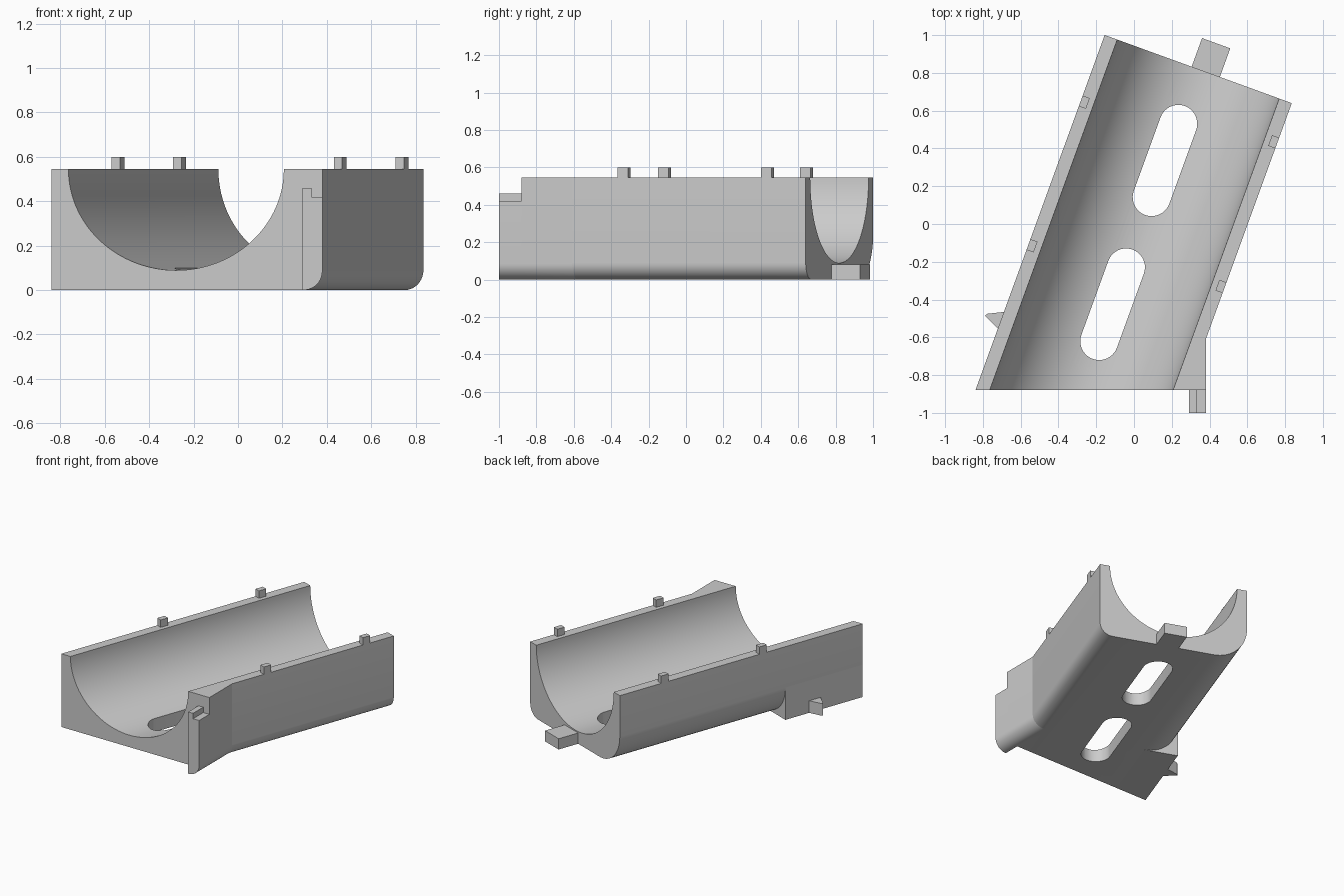
import bpy, bmesh
from math import sin, cos, pi, radians
from mathutils import Vector

cube = bpy.data.objects.get("Cube")
if cube:
    bpy.data.objects.remove(cube, do_unlink=True)

gray = bpy.data.materials.new("light gray")
gray.use_nodes = True
gray.diffuse_color = (0.6, 0.6, 0.6, 1)
gray.node_tree.nodes["Principled BSDF"].inputs["Base Color"].default_value = (0.6, 0.6, 0.6, 1)

TURN = radians(20)                    # trough runs at an angle to the front cut
ACROSS = Vector((cos(TURN), -sin(TURN), 0))
ALONG = Vector((sin(TURN), cos(TURN), 0))
MID, HALF, BORE, TOP = 0.039, 0.527, 0.456, 0.545
LEFT, RIGHT = MID - HALF, MID + HALF
FRONT, BACK = -0.88, 0.887
BIG, SMALL = 0.24, 0.09               # bottom edge radii


def at(w, t, z):
    return ACROSS * w + ALONG * t + Vector((0, 0, z))


def arc(cx, cy, r, a0, a1, n):
    angles = [radians(a0 + (a1 - a0) * i / n) for i in range(n + 1)]
    return [(cx + r * cos(a), cy + r * sin(a)) for a in angles]


def prism(name, base, push, cuts=()):
    """Extrude a closed outline, then trim it with (point, normal) planes."""
    bm = bmesh.new()
    face = bm.faces.new([bm.verts.new(p) for p in base])
    ext = bmesh.ops.extrude_face_region(bm, geom=[face], use_keep_orig=True)
    bmesh.ops.translate(bm, vec=push,
                        verts=[g for g in ext["geom"] if isinstance(g, bmesh.types.BMVert)])
    for point, normal in cuts:
        res = bmesh.ops.bisect_plane(bm, geom=bm.verts[:] + bm.edges[:] + bm.faces[:],
                                     plane_co=point, plane_no=normal, clear_outer=True)
        rim = [g for g in res["geom_cut"] if isinstance(g, bmesh.types.BMEdge)]
        bmesh.ops.edgeloop_fill(bm, edges=rim)
    bmesh.ops.recalc_face_normals(bm, faces=bm.faces[:])
    mesh = bpy.data.meshes.new(name)
    bm.to_mesh(mesh)
    bm.free()
    mesh.materials.append(gray)
    obj = bpy.data.objects.new(name, mesh)
    bpy.context.collection.objects.link(obj)
    return obj


def select(obj):
    bpy.ops.object.select_all(action='DESELECT')
    obj.select_set(True)
    bpy.context.view_layer.objects.active = obj


def smooth(obj):
    select(obj)
    bpy.ops.object.shade_smooth_by_angle(angle=radians(30))


def box(name, w0, w1, t0, t1, z0, z1):
    base = [at(w, t, z0) for w, t in ((w0, t0), (w1, t0), (w1, t1), (w0, t1))]
    return prism(name, base, Vector((0, 0, z1 - z0)))


front_cut = (Vector((0, FRONT, 0)), Vector((0, -1, 0)))

# Trough body with a half-round channel
profile = [(LEFT, TOP)]
profile += arc(LEFT + BIG, BIG, BIG, 180, 270, 16)
profile += arc(RIGHT - SMALL, SMALL, SMALL, 270, 360, 10)
profile += [(RIGHT, TOP)]
profile += arc(MID, TOP, BORE, 0, -180, 64)
start = -1.4
body = prism("trough_body", [at(w, start, z) for w, z in profile],
             ALONG * (BACK - start), [front_cut])

# Two long slots through the floor
for t0, t1 in ((0.165, 0.579), (-0.646, -0.23)):
    outline = arc(MID, t1, 0.1, 0, 180, 20) + arc(MID, t0, 0.1, 180, 360, 20)
    cutter = prism("slot_cutter", [at(w, t, -0.1) for w, t in outline], Vector((0, 0, 0.4)))
    cutter.hide_render = True
    select(body)
    mod = body.modifiers.new("slot", 'BOOLEAN')
    mod.operation, mod.solver, mod.object = 'DIFFERENCE', 'EXACT', cutter
    bpy.ops.object.modifier_apply(modifier=mod.name)
    bpy.data.objects.remove(cutter, do_unlink=True)
smooth(body)

# Square lower corner near the front on the -x side
corner = [(LEFT, 0), (LEFT + BIG, 0), (LEFT, BIG)]
prism("square_corner", [at(w, start, z) for w, z in corner],
      ALONG * (-0.477 - start), [front_cut])

# Straight cheek filling the angle at the front on the +x side
SIDE, R = 0.38, 0.085
rounded = arc(SIDE - R, R, R, 270, 360, 10)
cheek = [(0, 0)] + rounded + [(SIDE, TOP), (0, TOP)]
low, high = at(0.46, 0, 0), at(0.54, 0, TOP)
inner = ALONG.cross(high - low)
if inner.dot(ACROSS) > 0:
    inner = -inner
smooth(prism("front_cheek", [(x, FRONT, z) for x, z in cheek],
             Vector((0, 0.53, 0)), [(low, inner)]))

# Stepped flange in front of the cheek
flange = [(0.29, 0)] + rounded + [(SIDE, 0.42), (0.33, 0.42), (0.33, 0.46), (0.29, 0.46)]
smooth(prism("front_flange", [(x, -1, z) for x, z in flange], Vector((0, 0.13, 0))))

# Small locating wedge on the -x wall
prism("side_wedge", [(-0.79, -0.485, 0), (-0.715, -0.56, 0), (-0.66, -0.5, 0),
                     (-0.685, -0.465, 0), (-0.775, -0.475, 0)], Vector((0, 0, 0.09)))

# Tongue at the back
box("back_tongue", 0.002, 0.161, 0.86, 1.048, 0, 0.08)

# Pegs along both rims, flush with the outer walls
for side, w, spots in (("left", RIGHT - 0.04, (0.662, -0.153)),
                       ("right", LEFT, (0.516, -0.293))):
    for t in spots:
        box(side + "_rim_peg", w, w + 0.04, t - 0.03, t + 0.03, TOP - 0.02, 0.6)
